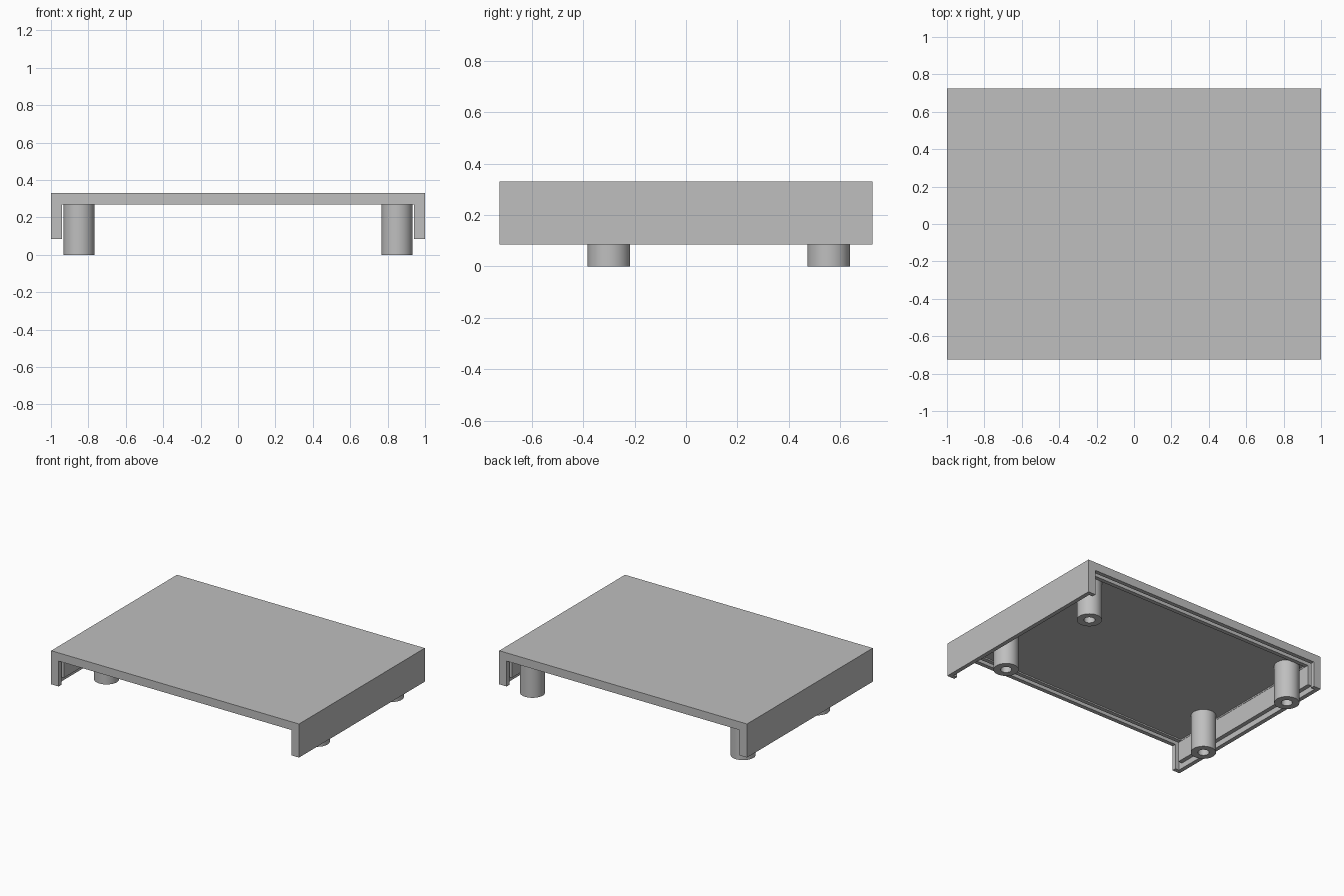
import bpy, bmesh, math

if "Cube" in bpy.data.objects:
    bpy.data.objects.remove(bpy.data.objects["Cube"])

grey = bpy.data.materials.new("light_grey")
grey.diffuse_color = (0.52, 0.52, 0.52, 1)
grey.use_nodes = True
grey.node_tree.nodes["Principled BSDF"].inputs["Base Color"].default_value = grey.diffuse_color


def box(name, x, y, z):
    """Box spanning the given (min, max) ranges."""
    bpy.ops.mesh.primitive_cube_add(size=1, location=[sum(r) / 2 for r in (x, y, z)])
    ob = bpy.context.object
    ob.name = name
    ob.scale = [r[1] - r[0] for r in (x, y, z)]
    bpy.ops.object.transform_apply(location=True, rotation=False, scale=True)
    return ob


def cut(target, cutter):
    """Subtract the cutter from the target and remove it."""
    mod = target.modifiers.new("cut", 'BOOLEAN')
    mod.operation = 'DIFFERENCE'
    mod.solver = 'EXACT'
    mod.object = cutter
    bpy.context.view_layer.objects.active = target
    bpy.ops.object.modifier_apply(modifier=mod.name)
    bpy.data.objects.remove(cutter)


# Cover: a top panel with two side walls, open at front and back
cover = box("cover", (-1, 1), (-0.725, 0.725), (0.085, 0.33))
cut(cover, box("opening", (-0.94, 0.94), (-1, 1), (-0.1, 0.27)))
# Shallow recess under the panel
cut(cover, box("recess", (-0.938, 0.938), (-0.635, 0.635), (-0.1, 0.28)))
# Slots for end plates, running across the panel and down both walls
for s in (-1, 1):
    y = sorted((s * 0.665, s * 0.695))
    cut(cover, box("slot", (-0.97, 0.97), y, (-0.1, 0.30)))
# Step along the lower inner edge of the walls
cut(cover, box("step", (-0.97, 0.97), (-0.68, 0.68), (-0.1, 0.125)))
cover.data.materials.clear()
cover.data.materials.append(grey)


def tube(name, x, y, outer=0.083, inner=0.037, top=0.285, n=48):
    """Hollow round leg, lathed from an open rectangle."""
    bm = bmesh.new()
    profile = [(inner, top), (inner, 0), (outer, 0), (outer, top)]
    rings = []
    for r, z in profile:
        rings.append([bm.verts.new((r * math.cos(2 * math.pi * i / n),
                                    r * math.sin(2 * math.pi * i / n), z))
                      for i in range(n)])
    for a, b in zip(rings, rings[1:]):
        for i in range(n):
            j = (i + 1) % n
            bm.faces.new((a[i], a[j], b[j], b[i]))
    bmesh.ops.recalc_face_normals(bm, faces=bm.faces)
    # The bottom ring must face down
    bottom = min(bm.faces, key=lambda f: f.calc_center_median().z)
    if bottom.normal.z > 0:
        bmesh.ops.reverse_faces(bm, faces=bm.faces)
    me = bpy.data.meshes.new(name)
    bm.to_mesh(me)
    bm.free()
    me.materials.append(grey)
    ob = bpy.data.objects.new(name, me)
    ob.location = (x, y, 0)
    bpy.context.collection.objects.link(ob)
    bpy.ops.object.select_all(action='DESELECT')
    ob.select_set(True)
    bpy.context.view_layer.objects.active = ob
    bpy.ops.object.shade_smooth_by_angle(angle=math.radians(30))


# Four hollow legs
for side, x in (("left", -0.85), ("right", 0.85)):
    for end, y in (("front", -0.30), ("back", 0.555)):
        tube(f"{end}_{side}_leg", x, y)
